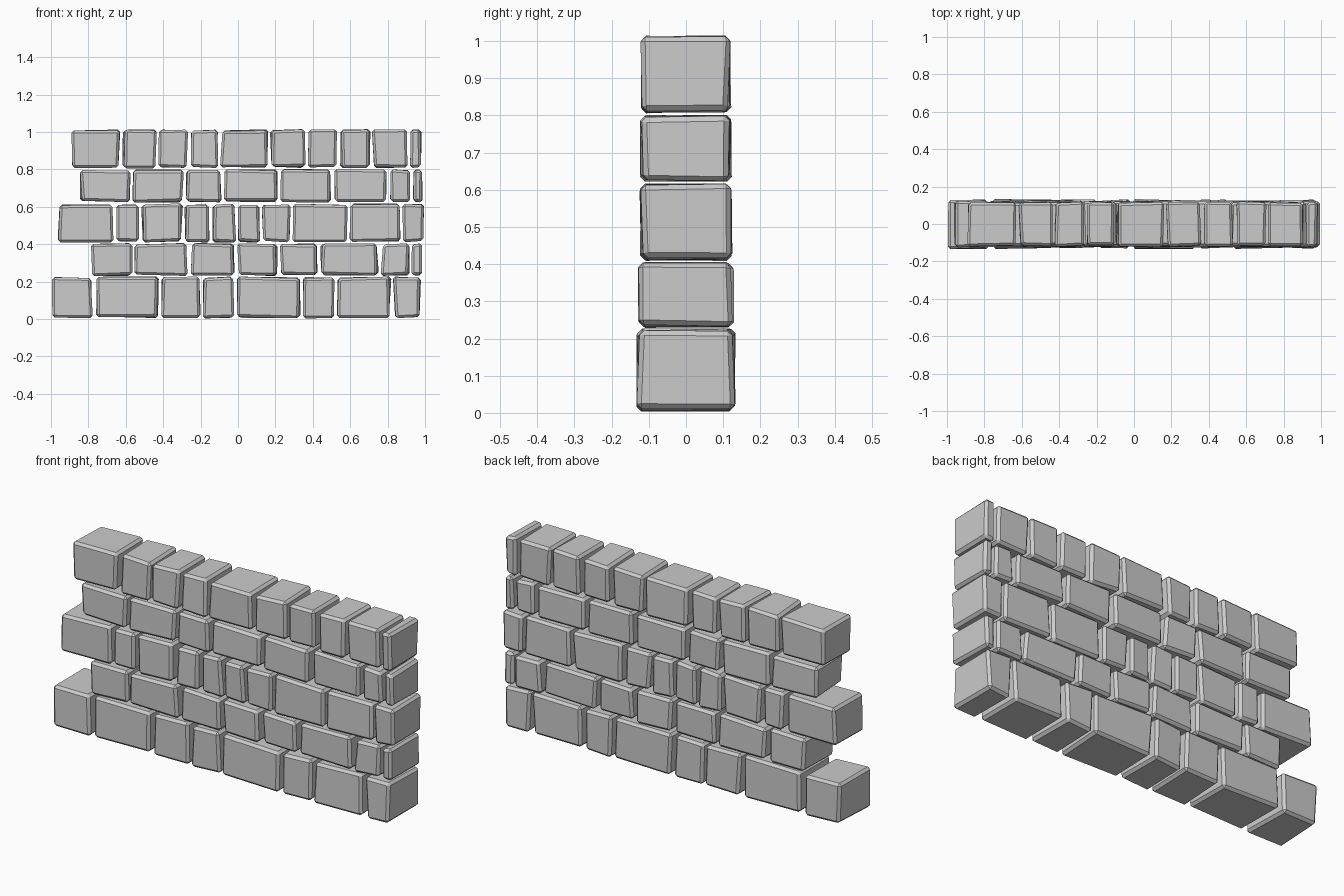
import bpy, bmesh, random
from mathutils import Vector

if "Cube" in bpy.data.objects:
    bpy.data.objects.remove(bpy.data.objects["Cube"])

random.seed(4)

# Each course: bottom, top, half depth, and the joint positions along x
courses = [
    (0.003, 0.228, 0.135, [-1.0, -0.77, -0.415, -0.195, -0.01, 0.34, 0.52, 0.825, 0.987]),
    (0.228, 0.407, 0.130, [-0.79, -0.56, -0.26, -0.01, 0.217, 0.435, 0.758, 0.922, 0.99]),
    (0.408, 0.618, 0.126, [-0.97, -0.655, -0.522, -0.29, -0.143, -0.005, 0.122, 0.288, 0.59, 0.875, 1.0]),
    (0.622, 0.803, 0.124, [-0.85, -0.57, -0.283, -0.083, 0.22, 0.51, 0.808, 0.932, 0.99]),
    (0.805, 1.016, 0.123, [-0.9, -0.622, -0.43, -0.262, -0.1, 0.167, 0.367, 0.54, 0.712, 0.915, 0.985]),
]
GAP = 0.003


def stone(name, x0, x1, z0, z1, depth):
    """Rough-cut block: a box with corners nudged inward and chamfered edges."""
    bm = bmesh.new()
    bmesh.ops.create_cube(bm, size=1)
    size = Vector((x1 - x0, 2 * depth, z1 - z0))
    centre = Vector(((x0 + x1) / 2, 0, (z0 + z1) / 2))
    limit = Vector((min(0.016, size.x * 0.1), 0.012, 0.011))
    for v in bm.verts:
        for i in range(3):
            side = 1 if v.co[i] > 0 else -1
            v.co[i] = centre[i] + side * (size[i] / 2 - random.uniform(0, limit[i]))
    bmesh.ops.bevel(bm, geom=bm.edges[:], offset=0.013, offset_type='OFFSET',
                    segments=1, profile=0.5, affect='EDGES', clamp_overlap=True)
    bmesh.ops.recalc_face_normals(bm, faces=bm.faces)
    mesh = bpy.data.meshes.new(name)
    bm.to_mesh(mesh)
    bm.free()
    obj = bpy.data.objects.new(name, mesh)
    bpy.context.collection.objects.link(obj)
    return obj


# Lay the wall course by course
for row, (z0, z1, depth, joints) in enumerate(courses, 1):
    for n, (a, b) in enumerate(zip(joints, joints[1:]), 1):
        stone(f"stone_row{row}_{n}", a + GAP, b - GAP, z0, z1, depth)
